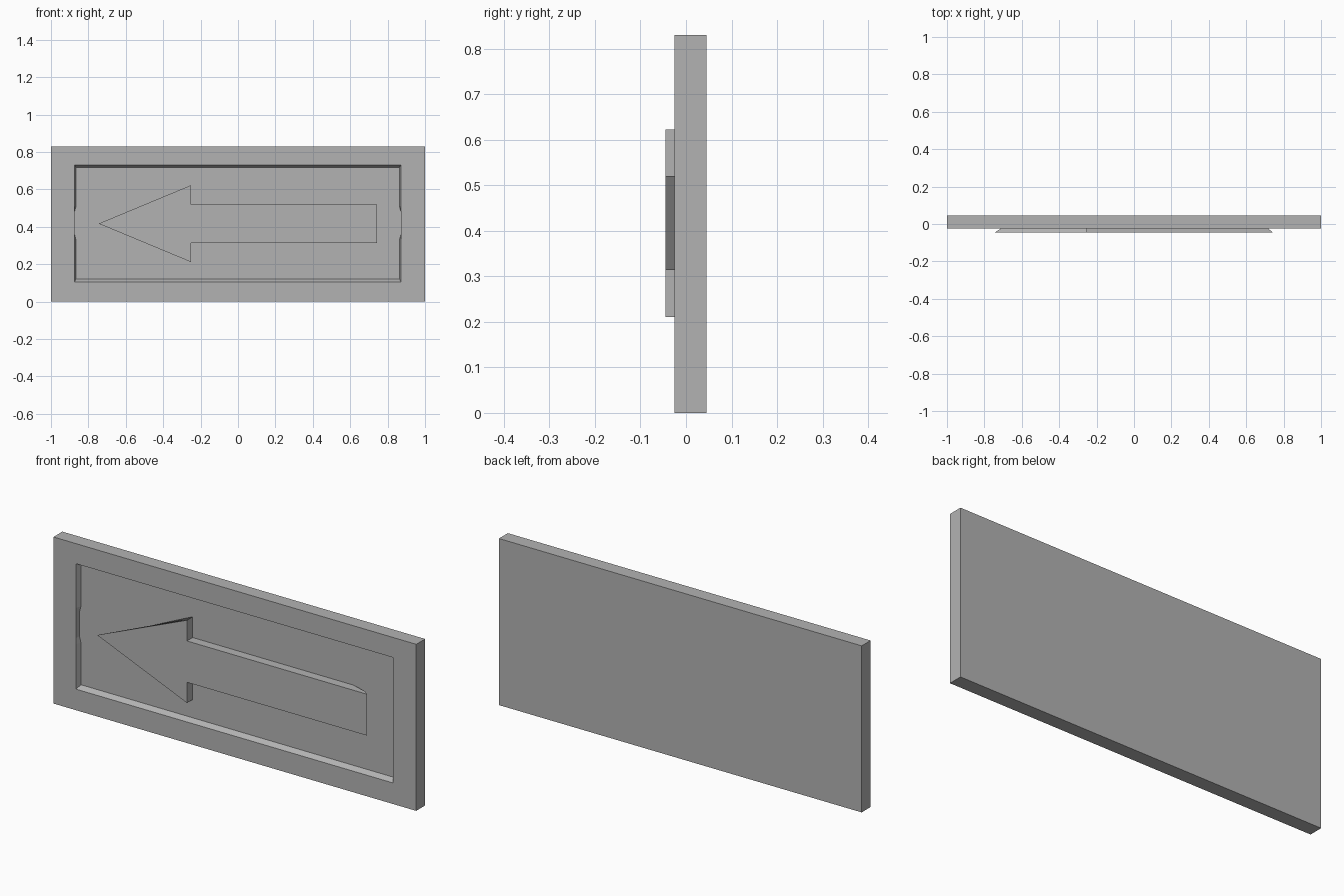
import bpy
import bmesh

default = bpy.data.objects.get("Cube")
if default:
    bpy.data.objects.remove(default)

FRONT, BACK, FLOOR, ARROW_FRONT = -0.025, 0.045, 0.0, -0.045

grey = bpy.data.materials.new("plain grey")
grey.use_nodes = True
colour = (0.45, 0.45, 0.45, 1)
grey.diffuse_color = colour
grey.node_tree.nodes["Principled BSDF"].inputs["Base Color"].default_value = colour


def loft(name, rings):
    """Skin a stack of (x, z) outlines, each at its own depth, and cap both ends."""
    bm = bmesh.new()
    loops = [[bm.verts.new((x, y, z)) for x, z in pts] for y, pts in rings]
    for a, b in zip(loops, loops[1:]):
        for i in range(len(a)):
            j = (i + 1) % len(a)
            bm.faces.new((a[i], a[j], b[j], b[i]))
    bm.faces.new(loops[0])
    bm.faces.new(loops[-1])
    bmesh.ops.recalc_face_normals(bm, faces=bm.faces)
    mesh = bpy.data.meshes.new(name)
    bm.to_mesh(mesh)
    bm.free()
    mesh.materials.append(grey)
    obj = bpy.data.objects.new(name, mesh)
    bpy.context.collection.objects.link(obj)
    return obj


def panel(left, right, bottom, top, notch=0.0):
    """Rectangle whose short sides can step outwards over their middle."""
    steps = [(bottom, 0), (0.33, 0), (0.36, notch), (0.48, notch), (0.51, 0), (top, 0)]
    return ([(right + n, z) for z, n in steps]
            + [(left - n, z) for z, n in reversed(steps)])


def arrow(tip, tail):
    """Left-pointing arrow outline, mirrored about its centre line."""
    mid = 0.417
    half = [(-0.25, 0.206), (-0.25, 0.103), (tail, 0.103)]
    upper = [(x, mid + h) for x, h in half]
    lower = [(x, mid - h) for x, h in reversed(half)]
    return [(tip, mid)] + upper + lower


# Board with a shallow recess that has sloping walls
edge = panel(-1, 1, 0, 0.83)
loft("sign_board", [
    (BACK, edge),
    (FRONT, edge),
    (FRONT, panel(-0.875, 0.872, 0.105, 0.73)),
    (FLOOR, panel(-0.866, 0.863, 0.12, 0.718, 0.008)),
])

# Raised arrow, undercut at the tip and tail
loft("arrow", [
    (ARROW_FRONT, arrow(-0.745, 0.742)),
    (FRONT, arrow(-0.712, 0.718)),
    (FLOOR + 0.002, arrow(-0.67, 0.63)),
])
